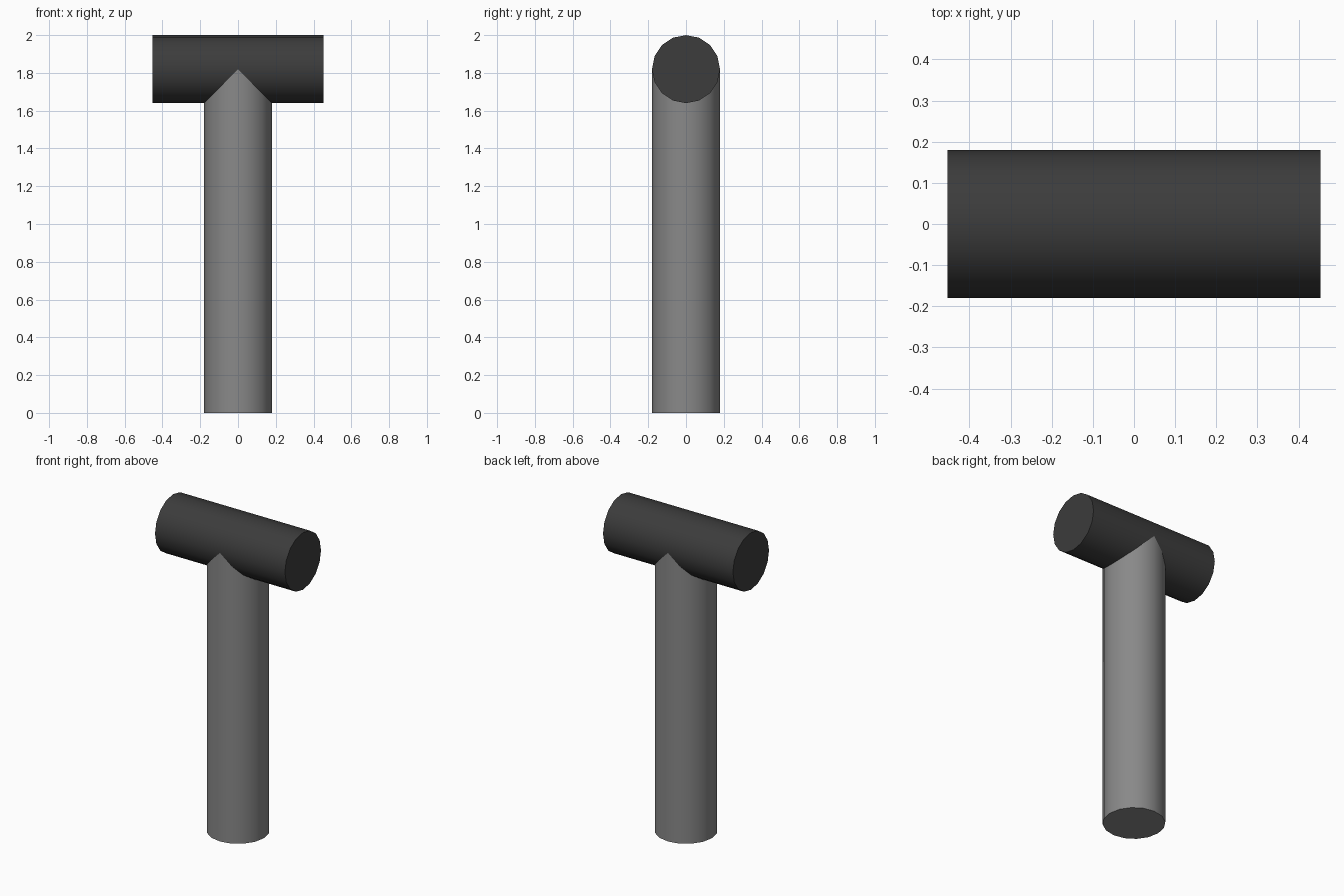
import bpy
from math import pi

cube = bpy.data.objects.get("Cube")
if cube:
    bpy.data.objects.remove(cube, do_unlink=True)

RADIUS = 0.18
SIDES = 16
AXIS_Z = 2 - RADIUS


def material(name, value):
    mat = bpy.data.materials.new(name)
    mat.use_nodes = True
    colour = (value, value, value, 1)
    mat.diffuse_color = colour
    mat.node_tree.nodes["Principled BSDF"].inputs["Base Color"].default_value = colour
    return mat


def cylinder(name, length, z, rotation, mat):
    bpy.ops.mesh.primitive_cylinder_add(
        vertices=SIDES, radius=RADIUS, depth=length,
        location=(0, 0, z), rotation=rotation)
    obj = bpy.context.object
    obj.name = name
    obj.data.materials.append(mat)
    bpy.ops.object.shade_smooth_by_angle(angle=pi / 6)
    return obj


# Upright handle, ending inside the head
cylinder("handle", AXIS_Z, AXIS_Z / 2, (0, 0, 0), material("mid grey", 0.25))

# Crosswise head
cylinder("head", 0.906, AXIS_Z, (0, pi / 2, 0), material("dark grey", 0.045))
